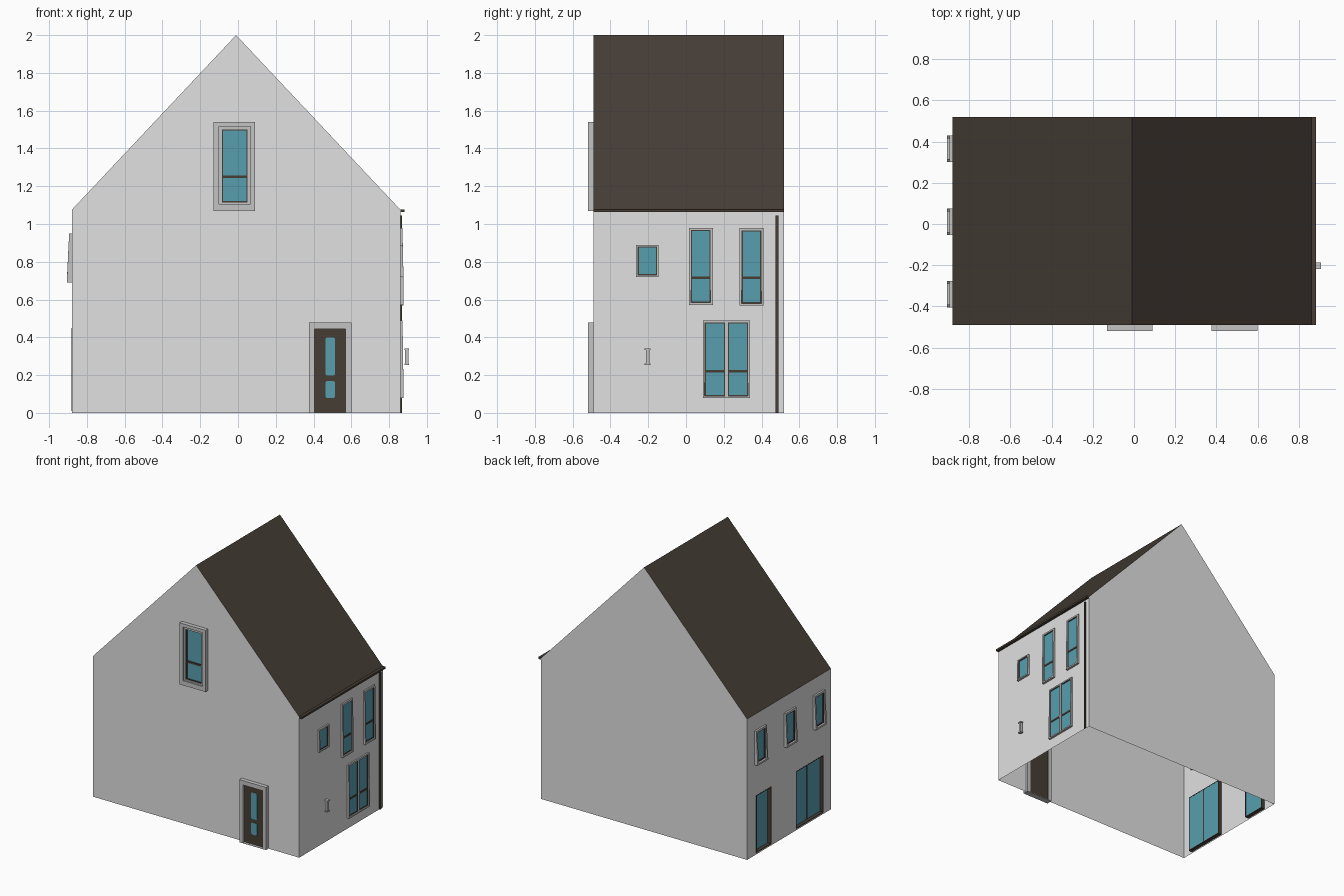
import bpy, bmesh, math
from mathutils import Vector

cube = bpy.data.objects.get("Cube")
if cube:
    bpy.data.objects.remove(cube, do_unlink=True)


def material(name, r, g, b):
    m = bpy.data.materials.new(name)
    m.use_nodes = True
    m.diffuse_color = (r, g, b, 1)
    shader = m.node_tree.nodes["Principled BSDF"]
    shader.inputs["Base Color"].default_value = (r, g, b, 1)
    shader.inputs["Roughness"].default_value = 0.8
    return m


PLASTER = material("pale_plaster", 0.75, 0.75, 0.75)
STONE = material("grey_stone", 0.55, 0.55, 0.55)
DARK = material("dark_brown", 0.062, 0.047, 0.036)
GLASS = material("blue_glass", 0.098, 0.345, 0.43)

# House dimensions
XL, XR, YF, YB = -0.88, 0.86, -0.49, 0.52
EAVES, RIDGE_X, RIDGE_Z = 1.075, -0.01, 2.0

# Map wall coordinates (along, up, outward) to space
WALLS = {
    "front": lambda u, v, d: Vector((u, YF - d, v)),
    "right": lambda u, v, d: Vector((XR + d, u, v)),
    "left": lambda u, v, d: Vector((XL - d, u, v)),
}


def finish(name, bm, mats, recalc=True):
    if recalc:
        bmesh.ops.recalc_face_normals(bm, faces=bm.faces)
    mesh = bpy.data.meshes.new(name)
    bm.to_mesh(mesh)
    bm.free()
    for m in mats:
        mesh.materials.append(m)
    obj = bpy.data.objects.new(name, mesh)
    bpy.context.collection.objects.link(obj)
    return obj


def prism(name, wall, pts, d0, d1, mat):
    bm = bmesh.new()
    place = WALLS[wall]
    a = [bm.verts.new(place(u, v, d0)) for u, v in pts]
    b = [bm.verts.new(place(u, v, d1)) for u, v in pts]
    bm.faces.new(a)
    bm.faces.new(b)
    for i in range(len(pts)):
        j = (i + 1) % len(pts)
        bm.faces.new((a[i], a[j], b[j], b[i]))
    return finish(name, bm, [mat])


def corners(r):
    u0, u1, v0, v1 = r
    return [(u0, v0), (u1, v0), (u1, v1), (u0, v1)]


def box(name, wall, r, d0, d1, mat):
    return prism(name, wall, corners(r), d0, d1, mat)


def inset(r, t):
    return (r[0] + t, r[1] - t, r[2] + t, r[3] - t)


def rounded(r, rad):
    pts = []
    for k, (u, v) in enumerate(corners(inset(r, rad))):
        for s in range(4):
            a = math.pi * (1 + k / 2 + s / 6)
            pts.append((u + rad * math.cos(a), v + rad * math.sin(a)))
    return pts


def ring(name, wall, outer, inner, d0, d_low, d_top, mat):
    """Rectangular surround whose face may lean back towards the top."""
    bm = bmesh.new()
    place = WALLS[wall]

    def loop(r, front):
        return [bm.verts.new(place(u, v, (d_low if v == outer[2] or v == inner[2]
                                          else d_top) if front else d0))
                for u, v in corners(r)]

    loops = [loop(outer, False), loop(outer, True), loop(inner, True), loop(inner, False)]
    for k in range(4):
        p, q = loops[k], loops[(k + 1) % 4]
        for i in range(4):
            j = (i + 1) % 4
            bm.faces.new((p[i], p[j], q[j], q[i]))
    return finish(name, bm, [mat])


def pane(name, wall, r, d, depth, transom=None):
    ring(name + "_sash", wall, r, inset(r, 0.006), d, d + depth, d + depth, DARK)
    box(name + "_glass", wall, inset(r, 0.005), d, d + 0.003, GLASS)
    if transom:
        box(name + "_transom", wall, (r[0], r[1], transom - 0.007, transom + 0.007),
            d, d + depth, DARK)


# Open-bottomed shell; the left wall is tiled around its two door openings
bm = bmesh.new()


def face(pts, index=0):
    bm.faces.new([bm.verts.new(p) for p in pts]).material_index = index


gable = [(XL, 0), (XR, 0), (XR, EAVES), (RIDGE_X, RIDGE_Z), (XL, EAVES)]
face([(x, YF, z) for x, z in gable])
face([(x, YB, z) for x, z in reversed(gable)])
face([(XR, YF, 0), (XR, YB, 0), (XR, YB, EAVES), (XR, YF, EAVES)])
double_door, single_door = (-0.40, -0.07, 0.01, 0.45), (0.23, 0.41, 0.01, 0.45)
ys = [YF, *double_door[:2], *single_door[:2], YB]
zs = [0, 0.01, 0.45, EAVES]
for i in range(len(ys) - 1):
    for j in range(len(zs) - 1):
        if j == 1 and i in (1, 3):
            continue
        face([(XL, ys[i], zs[j]), (XL, ys[i], zs[j + 1]),
              (XL, ys[i + 1], zs[j + 1]), (XL, ys[i + 1], zs[j])])
finish("house_walls", bm, [PLASTER], recalc=False)

# Roof slopes
bm = bmesh.new()
face([(XR, YF, EAVES), (XR, YB, EAVES), (RIDGE_X, YB, RIDGE_Z), (RIDGE_X, YF, RIDGE_Z)])
face([(RIDGE_X, YF, RIDGE_Z), (RIDGE_X, YB, RIDGE_Z), (XL, YB, EAVES), (XL, YF, EAVES)])
finish("roof", bm, [DARK], recalc=False)

# Gutter and drainpipe
box("gutter", "right", (YF, YB, 1.063, 1.078), 0, 0.022, DARK)
box("drainpipe", "right", (0.475, 0.489, 0, 1.045), 0, 0.008, DARK)

# Gable window with stepped surround
outer, step, opening = (-0.13, 0.09, 1.07, 1.54), (-0.10, 0.065, 1.105, 1.515), (-0.085, 0.05, 1.115, 1.50)
ring("gable_window_surround", "front", outer, step, -0.015, 0.03, 0.03, STONE)
ring("gable_window_inner_frame", "front", step, opening, -0.015, 0.02, 0.02, STONE)
pane("gable_window", "front", opening, 0.003, 0.01, 1.25)

# Front door
door = (0.405, 0.57, 0.003, 0.445)
ring("door_surround", "front", (0.375, 0.60, 0, 0.478), door, -0.015, 0.03, 0.03, STONE)
box("front_door", "front", door, -0.01, 0.01, DARK)
for part, r in (("upper", (0.462, 0.514, 0.197, 0.40)), ("lower", (0.462, 0.514, 0.078, 0.17))):
    prism("door_glass_" + part, "front", rounded(r, 0.013), 0.01, 0.013, GLASS)

# Right wall windows
small = (-0.265, -0.145, 0.72, 0.89)
ring("small_window_surround", "right", small, inset(small, 0.009), -0.01, 0.016, 0.012, STONE)
pane("small_window", "right", inset(small, 0.009), 0.002, 0.006)
for k, r in enumerate([(0.015, 0.143, 0.572, 0.98), (0.283, 0.411, 0.568, 0.978)]):
    name = f"tall_window_{k + 1}"
    ring(name + "_surround", "right", r, inset(r, 0.012), -0.01, 0.017, 0.011, STONE)
    pane(name, "right", inset(r, 0.012), 0.002, 0.006, 0.715)
twin = (0.089, 0.339, 0.08, 0.488)
ring("twin_window_surround", "right", twin, inset(twin, 0.01), -0.01, 0.017, 0.011, STONE)
box("twin_window_post", "right", (0.206, 0.222, 0.09, 0.478), 0, 0.011, STONE)
for side, u0, u1 in (("front", 0.099, 0.206), ("back", 0.222, 0.329)):
    pane("twin_window_" + side, "right", (u0, u1, 0.09, 0.478), 0.002, 0.006, 0.22)

# Wall lamp
box("lamp_body", "right", (-0.213, -0.193, 0.26, 0.335), 0.025, 0.042, STONE)
for part, z in (("bottom", 0.253), ("top", 0.333)):
    box("lamp_cap_" + part, "right", (-0.219, -0.187, z, z + 0.008), 0.022, 0.046, STONE)

# Left wall upper windows
for k, y in enumerate((-0.34, 0.01, 0.365)):
    r = (y - 0.064, y + 0.064, 0.69, 0.95)
    name = f"left_window_{k + 1}"
    ring(name + "_surround", "left", r, inset(r, 0.014), -0.01, 0.026, 0.014, STONE)
    pane(name, "left", inset(r, 0.014), 0.001, 0.01)

# Left wall recessed glass doors
for name, r in (("double_door", double_door), ("single_door", single_door)):
    ring(name + "_reveal", "left", r, inset(r, 0.006), -0.03, 0.001, 0.001, DARK)
    box(name + "_glass", "left", inset(r, 0.005), -0.029, -0.025, GLASS)
box("double_door_post", "left", (-0.239, -0.231, 0.015, 0.445), -0.03, -0.022, DARK)
